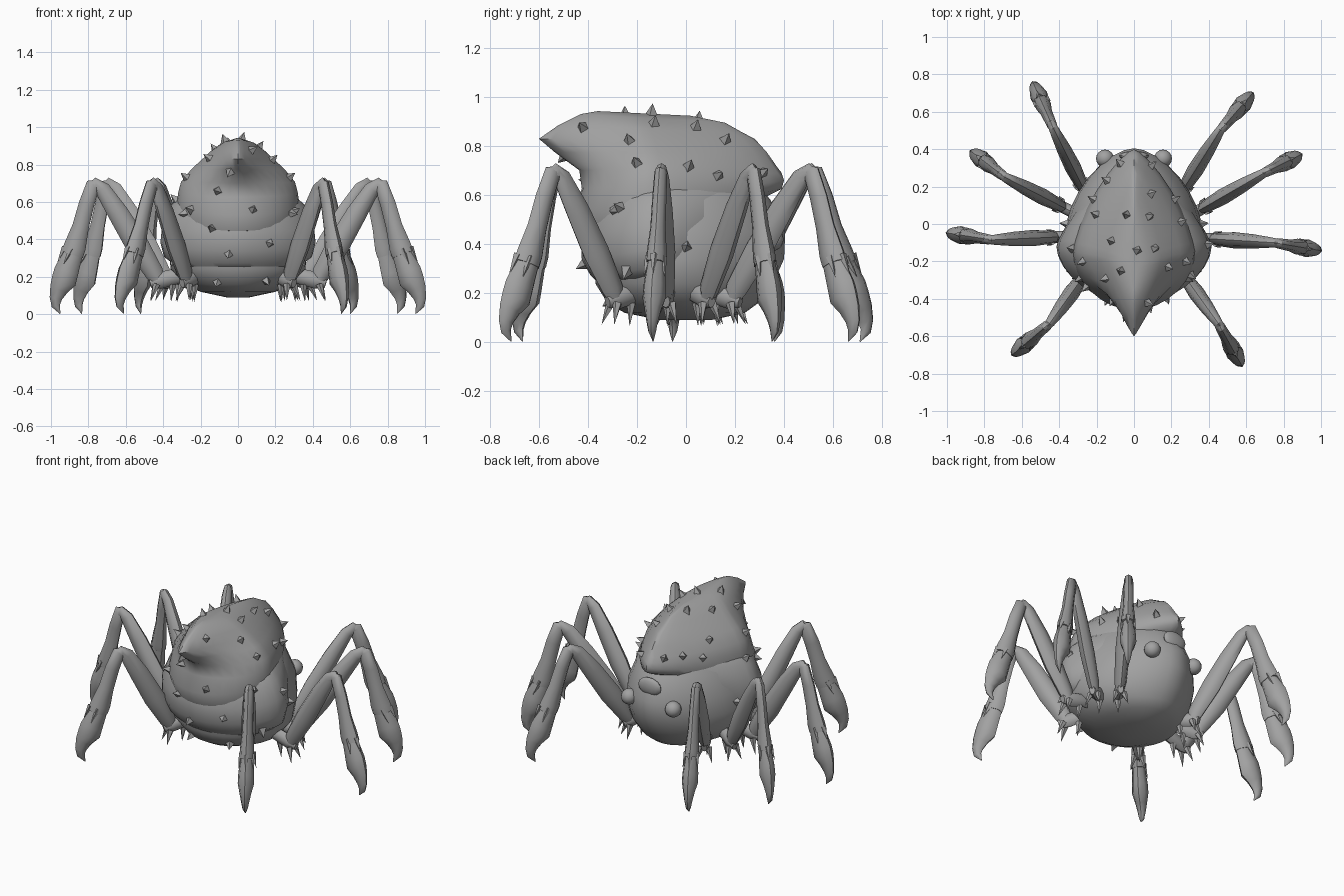
import bpy, bmesh, math
from mathutils import Vector
from mathutils.bvhtree import BVHTree

if "Cube" in bpy.data.objects:
    bpy.data.objects.remove(bpy.data.objects["Cube"])

grey = bpy.data.materials.new("stone grey")
grey.diffuse_color = (0.36, 0.36, 0.36, 1)
grey.use_nodes = True
grey.node_tree.nodes["Principled BSDF"].inputs["Base Color"].default_value = grey.diffuse_color


def finish(bm, name, angle=40):
    bmesh.ops.recalc_face_normals(bm, faces=bm.faces)
    me = bpy.data.meshes.new(name)
    bm.to_mesh(me)
    bm.free()
    ob = bpy.data.objects.new(name, me)
    bpy.context.collection.objects.link(ob)
    me.materials.append(grey)
    bpy.ops.object.select_all(action='DESELECT')
    ob.select_set(True)
    bpy.context.view_layer.objects.active = ob
    bpy.ops.object.shade_smooth_by_angle(angle=math.radians(angle))
    return ob


def skin(bm, rings):
    """Join vertex rings with quads and cap both ends."""
    loops = [[bm.verts.new(p) for p in r] for r in rings]
    n = len(loops[0])
    for a, b in zip(loops, loops[1:]):
        for i in range(n):
            bm.faces.new((a[i], a[(i + 1) % n], b[(i + 1) % n], b[i]))
    bm.faces.new(loops[0])
    bm.faces.new(loops[-1])


def loft(name, rows, n=32):
    """Rows: z, front y, widest y, back y, half width, tilt, front power, back power."""
    bm = bmesh.new()
    rings = []
    for z, yf, ym, yb, w, tilt, pf, pb in rows:
        ring = []
        for i in range(n):
            a = 2 * math.pi * i / n
            c, s = math.cos(a), math.sin(a)
            p = pf if s < 0 else pb
            x = w * math.copysign(abs(c) ** (2 / p), c)
            y = ym + abs(s) ** (2 / p) * (yf - ym if s < 0 else yb - ym)
            ring.append((x, y, z + tilt * y))
        rings.append(ring)
    skin(bm, rings)
    return finish(bm, name, 50)


def tube(bm, pts, radii, side, n=8):
    """Tapered limb through the points; side is the hinge axis."""
    rings = []
    for i, p in enumerate(pts):
        t = (pts[min(i + 1, len(pts) - 1)] - pts[max(i - 1, 0)]).normalized()
        u = t.cross(side).normalized()
        rings.append([p + radii[i] * (math.cos(a) * side * 0.7 + math.sin(a) * u)
                      for a in (2 * math.pi * k / n for k in range(n))])
    skin(bm, rings)


def spike(bm, p, d, r, h, n=4):
    d = d.normalized()
    u = d.orthogonal().normalized()
    v = d.cross(u)
    base = [bm.verts.new(p - d * 0.01 + r * (math.cos(a) * u + math.sin(a) * v))
            for a in (2 * math.pi * k / n + 0.5 for k in range(n))]
    top = bm.verts.new(p + d * h)
    bm.faces.new(base)
    for i in range(n):
        bm.faces.new((base[i], base[(i + 1) % n], top))


# body: hood with a pointed front, bulging middle fold, belly with the face
hood = loft("shell_hood", [
    (0.925, -0.36, -0.22, 0.02, 0.02, -0.05, 1.6, 1.5),
    (0.905, -0.43, -0.20, 0.16, 0.085, -0.06, 1.4, 1.4),
    (0.865, -0.52, -0.18, 0.23, 0.145, -0.04, 1.3, 1.35),
    (0.830, -0.60, -0.17, 0.28, 0.19, 0.0, 1.15, 1.35),
    (0.775, -0.535, -0.16, 0.33, 0.25, 0.0, 1.25, 1.35),
    (0.71, -0.435, -0.15, 0.37, 0.305, 0.02, 1.6, 1.35),
    (0.66, -0.425, -0.15, 0.39, 0.32, 0.08, 1.8, 1.35),
    (0.60, -0.46, -0.14, 0.40, 0.33, 0.15, 1.9, 1.35),
    (0.54, -0.43, -0.14, 0.39, 0.32, 0.22, 1.9, 1.35),
    (0.52, -0.36, -0.13, 0.32, 0.26, 0.22, 2, 1.4)])
fold = loft("shell_fold", [
    (0.68, -0.34, -0.13, 0.26, 0.27, 0.1, 2, 1.35),
    (0.60, -0.40, -0.13, 0.32, 0.36, 0.15, 1.8, 1.35),
    (0.50, -0.43, -0.13, 0.34, 0.405, 0.15, 1.8, 1.35),
    (0.40, -0.425, -0.12, 0.30, 0.415, 0.15, 1.8, 1.35),
    (0.32, -0.39, -0.12, 0.25, 0.395, 0.12, 1.8, 1.4),
    (0.27, -0.35, -0.11, 0.20, 0.33, 0.1, 2, 1.5)])
belly = loft("belly", [
    (0.66, -0.20, -0.05, 0.28, 0.24, 0, 2, 1.7),
    (0.58, -0.30, -0.05, 0.345, 0.30, 0, 2, 1.7),
    (0.45, -0.36, -0.06, 0.405, 0.355, 0, 2, 1.7),
    (0.34, -0.37, -0.06, 0.40, 0.37, 0, 2, 1.7),
    (0.24, -0.37, -0.06, 0.355, 0.36, 0, 2, 1.7),
    (0.16, -0.32, -0.04, 0.295, 0.29, 0, 2, 1.8),
    (0.12, -0.25, -0.02, 0.24, 0.20, 0, 2, 2),
    (0.09, -0.10, 0, 0.10, 0.06, 0, 2, 2)])

# eyes and the flat brow plate
for sx in (-1, 1):
    bm = bmesh.new()
    bmesh.ops.create_uvsphere(bm, u_segments=16, v_segments=10, radius=0.048)
    bmesh.ops.translate(bm, vec=(sx * 0.155, 0.35, 0.42), verts=bm.verts)
    finish(bm, "eye")
bm = bmesh.new()
bmesh.ops.create_uvsphere(bm, u_segments=16, v_segments=8, radius=1)
bmesh.ops.scale(bm, vec=(0.08, 0.025, 0.055), verts=bm.verts)
bmesh.ops.translate(bm, vec=(0, 0.365, 0.53), verts=bm.verts)
finish(bm, "brow_plate")

# thorns dropped onto the shell from above, the front and both sides
trees = [BVHTree.FromPolygons([v.co for v in o.data.vertices],
                              [p.vertices for p in o.data.polygons])
         for o in (hood, fold, belly)]
above = [(-.07, .32), (.09, .31), (-.14, .23), (.09, .16), (-.2, .05), (-.04, .05),
         (.08, .04), (.25, .01), (-.12, -.09), (-.33, -.13), (.02, -.14), (.11, -.13),
         (.39, -.11), (-.07, -.25), (-.15, -.29), (.18, -.23), (.07, -.42)]
front = [(-.04, .76), (-.11, .66), (.08, .56), (-.14, .46), (-.05, .32), (.17, .38),
         (-.25, .56), (-.11, .17), (.15, .18), (.3, .55)]
sides = [(-.29, .54), (-.24, .29), (0, .39), (.13, .68), (-.2, .73)]
rays = [(Vector((x, y, 2)), Vector((0, 0, -1))) for x, y in above]
rays += [(Vector((x, -2, z)), Vector((0, 1, 0))) for x, z in front]
rays += [(Vector((s * 2, y, z)), Vector((-s, 0, 0))) for s in (-1, 1) for y, z in sides]
bm = bmesh.new()
for o, d in rays:
    hits = [h for h in (t.ray_cast(o, d) for t in trees) if h[0] is not None]
    if hits:
        p, nrm = min(hits, key=lambda h: h[3])[:2]
        if nrm.dot(d) > 0:
            nrm = -nrm
        spike(bm, p, nrm, 0.03, 0.045)
finish(bm, "thorns", 20)

# legs: root, knee and foot positions on the ground plan
LEGS = [((.27, -.28), (.45, -.53), (.57, -.745)), ((-.27, -.28), (-.45, -.53), (-.64, -.69)),
        ((.42, -.08), (.75, -.10), (.985, -.14)), ((-.42, -.07), (-.76, -.085), (-.985, -.05)),
        ((.36, .08), (.69, .27), (.88, .365)), ((-.38, .09), (-.69, .25), (-.86, .38)),
        ((.26, .18), (.46, .50), (.625, .69)), ((-.27, .19), (-.43, .51), (-.535, .745))]
Z = Vector((0, 0, 1))
for (rx, ry), (kx, ky), (fx, fy) in LEGS:
    root, knee, foot = Vector((rx, ry, 0)), Vector((kx, ky, 0)), Vector((fx, fy, 0))
    d1, d2 = (knee - root).normalized(), (foot - knee).normalized()
    s1, s2 = d1.cross(Z), d2.cross(Z)

    def up(t, z):
        return root.lerp(knee, t) + Z * z

    def low(t, z):
        return knee.lerp(foot, t) + Z * z

    bm = bmesh.new()
    # hip stub with small claws beneath
    tube(bm, [root - d1 * 0.16 + Z * .20, root - d1 * .10 + Z * .205, root + Z * .18,
              root + d1 * .05 + Z * .165], [.03, .042, .045, .025], s1)
    for k, a in ((-1, .02), (1, .02), (0, -.07)):
        spike(bm, root + d1 * a + s1 * k * .025 + Z * .15,
              -Z + d1 * (0.35 if k else 0.1) + s1 * k * .25, .02, .085, 5)
    # upper and lower limb
    tube(bm, [up(0, .16), up(.08, .22), up(.35, .37), up(.65, .54), up(.90, .67),
              low(0, .695), low(.12, .665)],
         [.03, .05, .062, .055, .042, .036, .034], s1)
    tube(bm, [up(.97, .70), low(.06, .695), low(.22, .59), low(.36, .47), low(.50, .36),
              low(.56, .32)], [.02, .038, .042, .045, .060, .060], s2)
    # swollen foot ending in a hooked claw
    tube(bm, [low(.44, .38), low(.58, .30), low(.70, .23), low(.76, .18), low(.88, .135),
              low(.95, .085), low(.95, .045), low(.85, .003)],
         [.045, .056, .066, .068, .050, .034, .023, .002], s2)
    # cuff spines
    for k in (-1, 1):
        spike(bm, low(.58, .34) + s2 * k * .03, -Z + d2 * .5 + s2 * k * .2, .018, .085)
    spike(bm, low(.62, .35) + d2 * .03, -Z + d2 * .5, .018, .085)
    finish(bm, "leg", 45)
